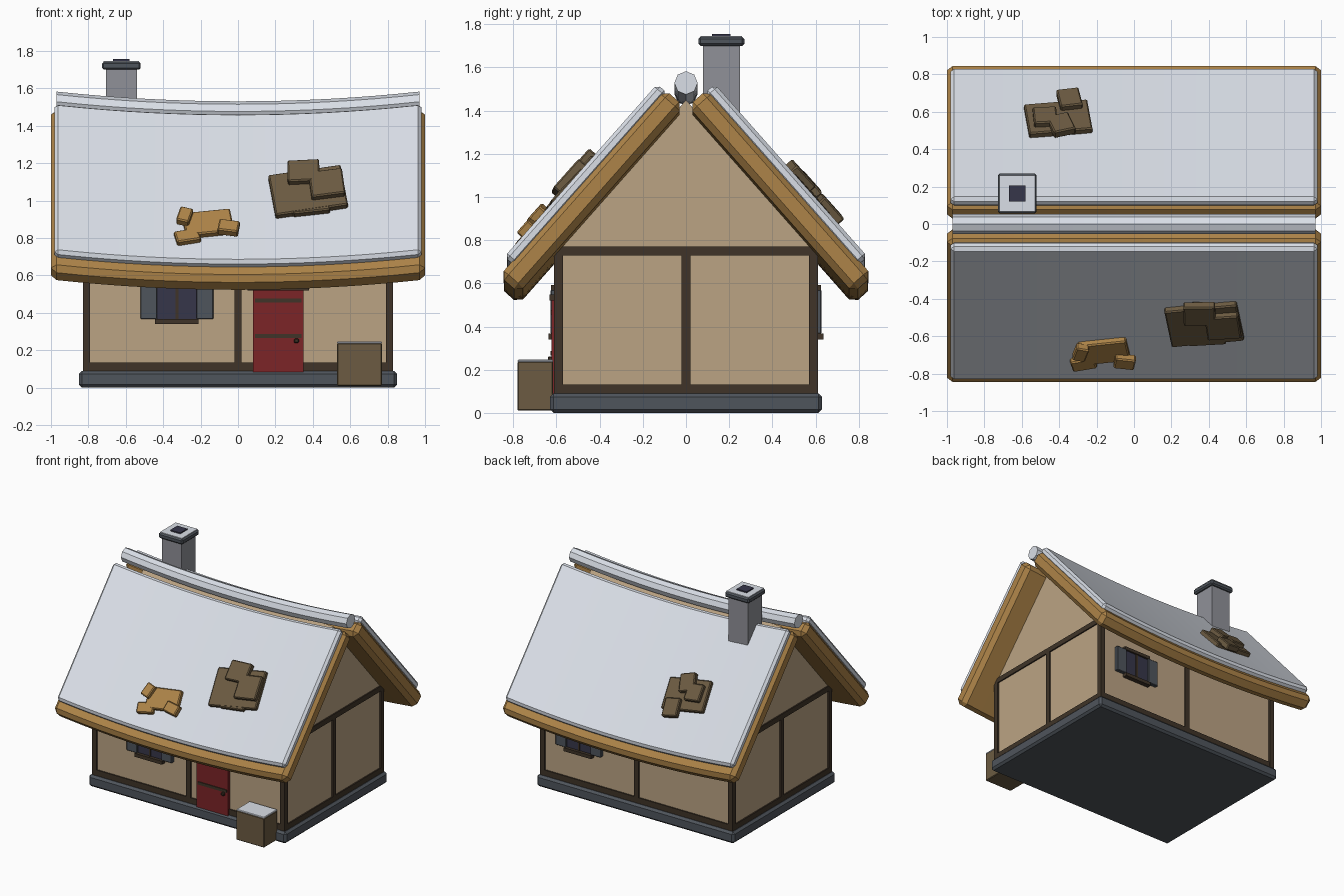
import bpy, bmesh, math
from mathutils import Matrix, Vector

if "Cube" in bpy.data.objects:
    bpy.data.objects.remove(bpy.data.objects["Cube"])

COLORS = {
    "snow": (0.75, 0.79, 0.86), "plaster": (0.50, 0.37, 0.23),
    "timber": (0.05, 0.034, 0.021), "thatch": (0.42, 0.23, 0.065),
    "old_wood": (0.15, 0.105, 0.054), "door_red": (0.20, 0.018, 0.02),
    "slate": (0.078, 0.09, 0.107), "stone": (0.28, 0.285, 0.315),
    "dark_glass": (0.037, 0.037, 0.068),
}
MATS = {}
for key, c in COLORS.items():
    MATS[key] = bpy.data.materials.new(key)
    MATS[key].diffuse_color = (*c, 1)


def finish(name, bm, mat, smooth=False):
    bmesh.ops.recalc_face_normals(bm, faces=bm.faces)
    me = bpy.data.meshes.new(name)
    bm.to_mesh(me)
    bm.free()
    me.materials.append(MATS[mat])
    ob = bpy.data.objects.new(name, me)
    bpy.context.collection.objects.link(ob)
    if smooth:
        bpy.ops.object.select_all(action='DESELECT')
        ob.select_set(True)
        bpy.context.view_layer.objects.active = ob
        bpy.ops.object.shade_smooth_by_angle(angle=math.radians(20))
    return ob


def box_mesh(lo, hi, bevel=0.0):
    lo, hi = Vector(lo), Vector(hi)
    bm = bmesh.new()
    bmesh.ops.create_cube(bm, size=1)
    for v in bm.verts:
        v.co = Vector([(lo[i] + hi[i]) / 2 + v.co[i] * (hi[i] - lo[i]) for i in range(3)])
    if bevel:
        bmesh.ops.bevel(bm, geom=bm.edges[:], offset=bevel, segments=1,
                        profile=0.5, affect='EDGES')
    return bm


def box(name, x, y, z, mat, bevel=0.0):
    y = sorted(y)
    return finish(name, box_mesh((x[0], y[0], z[0]), (x[1], y[1], z[1]), bevel), mat)


def sag(x):
    return 0.055 * (1 - x * x)


def slice_x(bm, half, count):
    for i in range(1, count):
        x = -half + 2 * half * i / count
        bmesh.ops.bisect_plane(bm, geom=bm.verts[:] + bm.edges[:] + bm.faces[:],
                               plane_co=(x, 0, 0), plane_no=(1, 0, 0))


# Roof coordinates: s runs down the slope, n points out of it
ANG = math.radians(48.5)
CA, SA = math.cos(ANG), math.sin(ANG)


def roof_piece(name, side, x, s, n, mat, bevel, rot=0.0, cuts=0):
    bm = box_mesh((x[0], s[0], n[0]), (x[1], s[1], n[1]), bevel)
    if rot:
        mid = Vector(((x[0] + x[1]) / 2, (s[0] + s[1]) / 2, 0))
        bmesh.ops.rotate(bm, cent=mid, matrix=Matrix.Rotation(math.radians(-rot), 3, 'Z'),
                         verts=bm.verts)
    if cuts:
        slice_x(bm, x[1] - 0.04, cuts)
    for v in bm.verts:
        px, ps, pn = v.co
        v.co = (px, side * (SA * pn + CA * ps), CA * pn - SA * ps - sag(px))
    return finish(name, bm, mat, smooth=cuts > 0)


# Foundation and walls
box("foundation", (-0.85, 0.85), (-0.63, 0.63), (0, 0.09), "slate", 0.016)
box("walls", (-0.82, 0.82), (-0.60, 0.60), (0.08, 0.75), "plaster")

# Gable prism
bm = bmesh.new()
ends = [[bm.verts.new((x, y, z)) for y, z in ((-0.60, 0.74), (0.60, 0.74), (0, 1.45))]
        for x in (-0.82, 0.82)]
for e in ends:
    bm.faces.new(e)
for i in range(3):
    j = (i + 1) % 3
    bm.faces.new((ends[0][i], ends[0][j], ends[1][j], ends[1][i]))
finish("gables", bm, "plaster")

# Timber frame
for sx in (-1, 1):
    x = sorted((sx * 0.79, sx * 0.83))
    for sy in (-1, 1):
        box("corner_post", x, (sy * 0.57, sy * 0.612), (0.09, 0.75), "timber")
    for z in ((0.09, 0.132), (0.73, 0.77)):
        box("gable_beam", x, (-0.608, 0.608), z, "timber")
    box("gable_post", x, (-0.02, 0.02), (0.12, 0.74), "timber")
for sy in (-1, 1):
    y = (sy * 0.57, sy * 0.61)
    for z in ((0.09, 0.134), (0.70, 0.74)):
        box("long_beam", (-0.82, 0.82), y, z, "timber")
    box("long_post", (-0.02, 0.02), y, (0.12, 0.72), "timber")

# Thatch slabs, each with a snow layer
for side in (-1, 1):
    roof_piece("thatch_slab", side, (-1, 1), (-1.06, 0.095), (0.95, 1.07), "thatch", 0.03, cuts=16)
    roof_piece("snow_layer", side, (-0.98, 0.98), (-1.055, 0.012), (1.05, 1.112),
               "snow", 0.018, cuts=16)

# Snowy ridge roll
bm = bmesh.new()
bmesh.ops.create_cone(bm, cap_ends=True, segments=8, radius1=0.054, radius2=0.054, depth=1.94,
                      matrix=Matrix.Rotation(math.pi / 2, 4, 'Y'))
slice_x(bm, 0.97, 16)
for v in bm.verts:
    v.co.z += 1.532 - sag(v.co.x)
finish("ridge_roll", bm, "snow", smooth=True)


# Bare patches in the snow: x, s, width, length, rotation, raised
def patch(name, side, mat, plates):
    for x, s, w, h, rot, up in plates:
        n = (1.13, 1.178) if up else (1.10, 1.145)
        roof_piece(name, side, (x - w / 2, x + w / 2), (s - h / 2, s + h / 2), n,
                   mat, 0.007, rot)


def s_front(x, z):
    return (0.75 - z - sag(x)) / SA


def s_back(y):
    return (y - 0.845) / CA


patch("straw_patch", -1, "thatch", [
    (-0.16, s_front(-0.16, 0.88), 0.26, 0.16, 9, False),
    (-0.285, s_front(-0.285, 0.90), 0.07, 0.10, -15, True),
    (-0.27, s_front(-0.27, 0.81), 0.13, 0.08, 14, False),
    (-0.05, s_front(-0.05, 0.84), 0.11, 0.08, -9, True)])
patch("shingle_patch", -1, "old_wood", [
    (0.375, s_front(0.375, 1.05), 0.39, 0.29, 8, False),
    (0.35, s_front(0.35, 1.135), 0.17, 0.15, 1, True),
    (0.475, s_front(0.475, 1.07), 0.18, 0.18, 6, True),
    (0.29, s_front(0.29, 1.01), 0.17, 0.13, 12, False),
    (0.39, s_front(0.39, 0.965), 0.20, 0.08, 5, False)])
patch("back_shingle_patch", 1, "old_wood", [
    (-0.405, s_back(0.565), 0.34, 0.24, -7, False),
    (-0.345, s_back(0.645), 0.12, 0.14, -10, True),
    (-0.475, s_back(0.55), 0.125, 0.13, -4, True),
    (-0.39, s_back(0.51), 0.12, 0.14, -18, True)])

# Chimney
box("chimney_shaft", (-0.707, -0.54), (0.078, 0.25), (1.15, 1.71), "stone")
box("chimney_cap", (-0.728, -0.52), (0.057, 0.27), (1.70, 1.742), "slate", 0.01)
box("chimney_snow", (-0.718, -0.53), (0.067, 0.26), (1.739, 1.747), "snow")
box("chimney_flue", (-0.667, -0.581), (0.12, 0.207), (1.74, 1.756), "dark_glass")


# Shuttered windows
def window(cx, side):
    def part(name, x0, x1, depth, z, mat, bevel=0.0):
        box(name, (cx + x0, cx + x1), (side * 0.59, side * depth), z, mat, bevel)
    part("window_pane", -0.105, 0.105, 0.612, (0.365, 0.57), "dark_glass")
    part("window_mullion", -0.008, 0.008, 0.618, (0.365, 0.57), "timber")
    part("window_sill", -0.117, 0.117, 0.636, (0.34, 0.367), "timber")
    part("window_lintel", -0.117, 0.117, 0.626, (0.567, 0.592), "timber")
    for a in (-0.195, 0.105):
        part("shutter", a, a + 0.09, 0.627, (0.367, 0.57), "slate", 0.004)


window(-0.327, -1)
window(0.49, 1)

# Front door
box("door", (0.08, 0.35), (-0.59, -0.622), (0.085, 0.525), "door_red")
box("door_lintel", (0.05, 0.38), (-0.59, -0.632), (0.52, 0.548), "timber")
for z in (0.265, 0.455):
    box("door_strap", (0.09, 0.34), (-0.61, -0.628), (z, z + 0.022), "timber")
box("door_handle", (0.30, 0.325), (-0.61, -0.64), (0.238, 0.262), "timber", 0.005)

# Snow-topped crate
box("crate", (0.53, 0.77), (-0.78, -0.615), (0.01, 0.238), "old_wood", 0.005)
box("crate_snow", (0.53, 0.77), (-0.78, -0.615), (0.235, 0.247), "snow", 0.004)

for m in bpy.data.materials:
    if m.users and not m.is_grease_pencil:
        m.use_nodes = True
        m.node_tree.nodes["Principled BSDF"].inputs["Base Color"].default_value = m.diffuse_color
